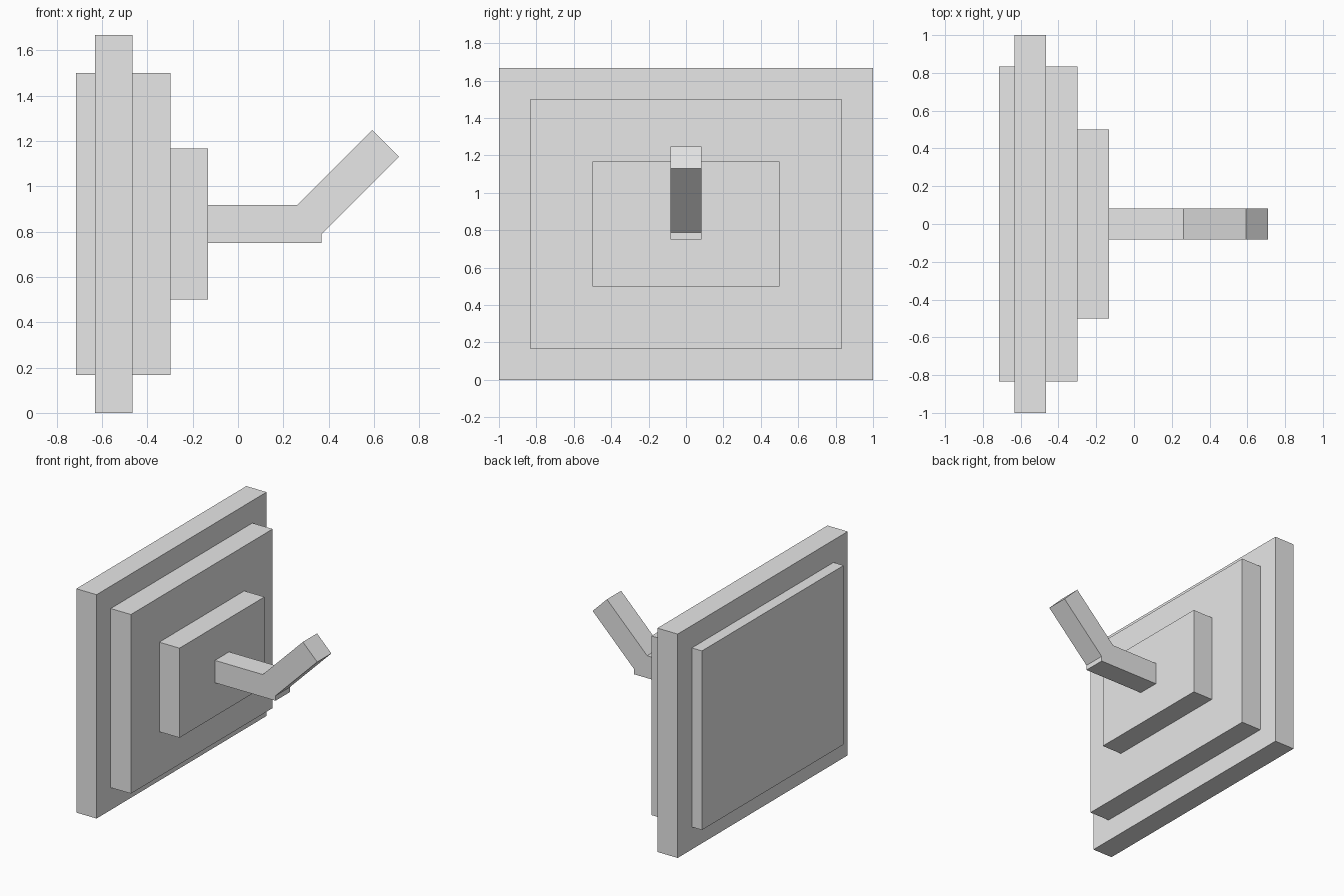
import bpy
import math

if "Cube" in bpy.data.objects:
    bpy.data.objects.remove(bpy.data.objects["Cube"])

U = 1 / 6  # module size shared by all parts

grey = bpy.data.materials.new("light grey")
grey.diffuse_color = (0.8, 0.8, 0.8, 1)
grey.use_nodes = True
grey.node_tree.nodes["Principled BSDF"].inputs["Base Color"].default_value = grey.diffuse_color


def box(name, center, size, tilt=0.0):
    """Flat-faced box, optionally tilted about the y axis."""
    bpy.ops.mesh.primitive_cube_add(size=1, location=center, rotation=(0, tilt, 0))
    ob = bpy.context.object
    ob.name = name
    ob.scale = size
    ob.data.materials.append(grey)
    return ob


def plate(name, x0, x1, width, height):
    """Upright plate between two x positions, centred on the mount."""
    box(name, ((x0 + x1) / 2, 0, 5 * U), (x1 - x0, width, height))


# Stepped wall mount
X = -0.715
plate("back_panel", X, X + U / 2, 10 * U, 8 * U)
plate("main_plate", X + U / 2, X + 1.5 * U, 12 * U, 10 * U)
plate("middle_plate", X + 1.5 * U, X + 2.5 * U, 10 * U, 8 * U)
plate("small_plate", X + 2.5 * U, X + 3.5 * U, 6 * U, 4 * U)

# Straight arm
arm_x = X + 3.5 * U
box("hook_arm", (arm_x + 1.5 * U, 0, 5 * U), (3 * U, U, U))

# Upturned tip, its lower end buried in the arm
box("hook_tip", (0.475, 0, 1.012), (3 * U, U, U), tilt=-math.radians(45))
